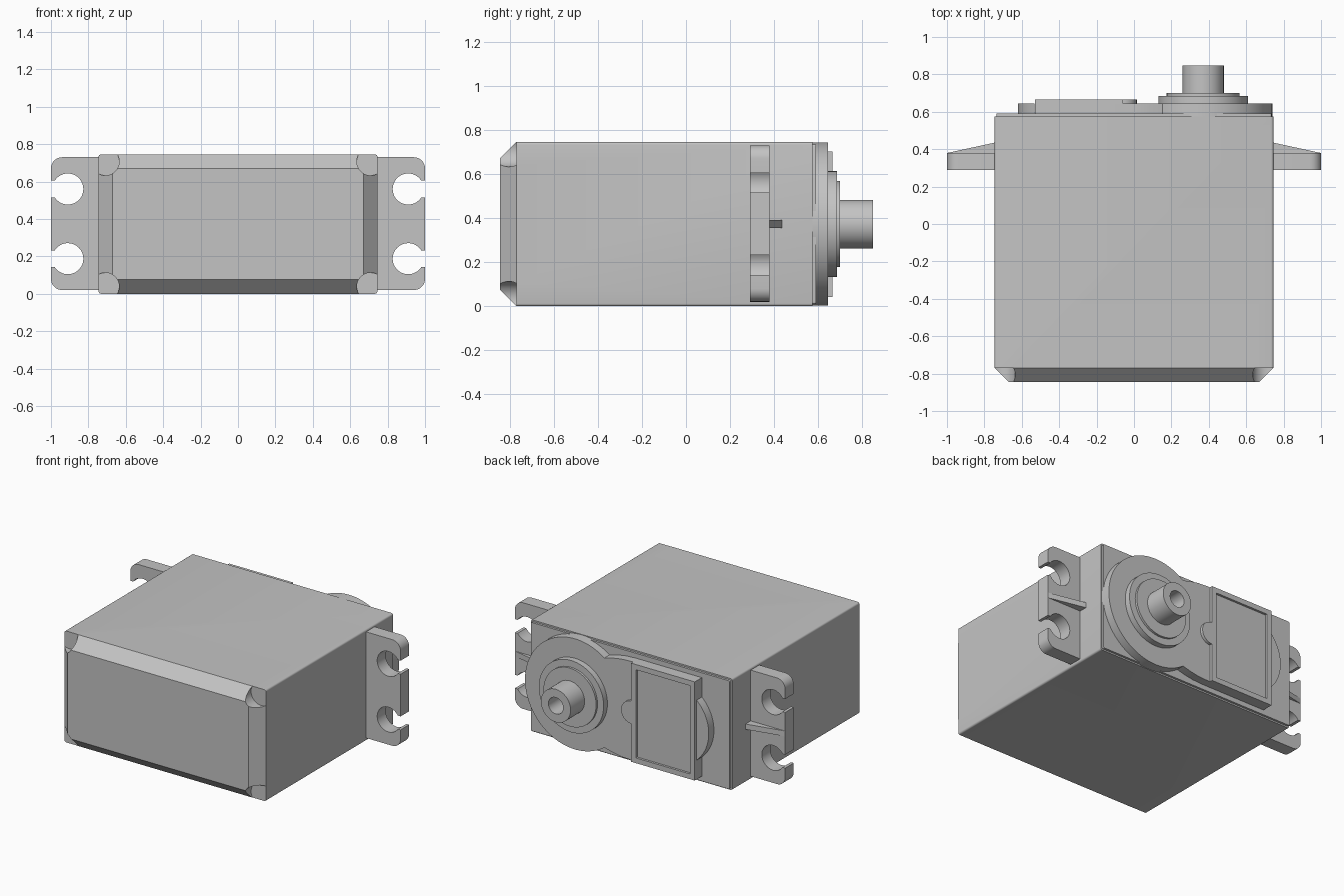
import bpy, bmesh
from math import cos, sin, radians, asin, degrees

old = bpy.data.objects.get("Cube")
if old:
    bpy.data.objects.remove(old, do_unlink=True)

grey = bpy.data.materials.new("plain grey")
grey.use_nodes = True
tone = (0.55, 0.55, 0.55, 1)
grey.diffuse_color = tone
grey.node_tree.nodes["Principled BSDF"].inputs["Base Color"].default_value = tone

MID = 0.3725      # middle height of the case
SHAFT_X = 0.37    # output shaft axis


def arc(cx, cz, r, a, b, n=24):
    """Points on an arc in the xz plane, from angle a to b in degrees."""
    return [(cx + r * cos(radians(a + (b - a) * i / n)),
             cz + r * sin(radians(a + (b - a) * i / n))) for i in range(n + 1)]


def rect(x0, x1, z0, z1):
    return [(x0, z0), (x1, z0), (x1, z1), (x0, z1)]


def finish(name, bm):
    bmesh.ops.recalc_face_normals(bm, faces=bm.faces)
    mesh = bpy.data.meshes.new(name)
    bm.to_mesh(mesh)
    bm.free()
    mesh.materials.append(grey)
    obj = bpy.data.objects.new(name, mesh)
    bpy.context.collection.objects.link(obj)
    return obj


def loft(name, rings):
    """Skin a list of (y, outline) rings and cap both ends."""
    bm = bmesh.new()
    loops = [[bm.verts.new((x, y, z)) for x, z in pts] for y, pts in rings]
    for a, b in zip(loops, loops[1:]):
        for i in range(len(a)):
            j = (i + 1) % len(a)
            bm.faces.new((a[i], a[j], b[j], b[i]))
    bm.faces.new(loops[0])
    bm.faces.new(loops[-1])
    return finish(name, bm)


def prism(name, pts, y0, y1):
    return loft(name, [(y0, pts), (y1, pts)])


def turned(name, steps):
    """Stepped round part on the shaft axis, from (y, radius) pairs."""
    return loft(name, [(y, arc(SHAFT_X, MID, r, 0, 360, 64)[:-1]) for y, r in steps])


def cut(obj, cutter):
    mod = obj.modifiers.new("cut", 'BOOLEAN')
    mod.operation = 'DIFFERENCE'
    mod.solver = 'EXACT'
    mod.object = cutter
    bpy.context.view_layer.objects.active = obj
    bpy.ops.object.modifier_apply(modifier=mod.name)
    bpy.data.objects.remove(cutter, do_unlink=True)


def rounded(hx, hz, r):
    """Rounded rectangle centred on the case."""
    pts = []
    for sx, sz, a in ((1, 1, 0), (-1, 1, 90), (-1, -1, 180), (1, -1, 270)):
        pts += arc(sx * (hx - r), MID + sz * (hz - r), r, a, a + 90, 4)
    return pts


# Main case with chamfered front and scooped screw corners
case = loft("case", [(-0.845, rounded(0.67, 0.2975, 0.001)),
                     (-0.77, rounded(0.745, MID, 0.012)),
                     (0.575, rounded(0.745, MID, 0.012))])
for sx in (-1, 1):
    for sz in (-1, 1):
        cut(case, prism("corner_cutter",
                        arc(sx * 0.71, MID + sz * 0.335, 0.075, 0, 360, 40)[:-1], -0.9, -0.769))

# Back cover: thin plate, then round gear housing with a neck
prism("cover_plate", rounded(0.735, 0.3625, 0.008), 0.57, 0.59)
half = [(-0.53, 0.33), (-0.04, 0.33), (0.03, 0.326), (0.09, 0.316)]
housing = [(x, MID + h) for x, h in half]
housing += arc(SHAFT_X, MID, 0.37, 126, -126, 64)
housing += [(x, MID - h) for x, h in reversed(half)]
prism("gear_housing", housing, 0.572, 0.645)

# Curved step at the far end of the cover
prism("end_step", arc(-0.35, MID, 0.27, 132, 228), 0.585, 0.645)

# Raised label panel with a round tab and a sunken field
panel = prism("label_panel", [(-0.53, MID - 0.33), (-0.06, MID - 0.33)]
              + arc(-0.06, MID, 0.075, -90, 90)
              + [(-0.06, MID + 0.33), (-0.53, MID + 0.33)], 0.64, 0.665)
cut(panel, prism("panel_cutter", rect(-0.495, -0.095, MID - 0.295, MID + 0.295), 0.65, 0.7))

# Stepped collar and hollow output shaft
turned("shaft_collar", [(0.64, 0.24), (0.685, 0.24), (0.685, 0.195), (0.70, 0.195)])
shaft = turned("output_shaft", [(0.69, 0.11), (0.848, 0.11)])
cut(shaft, turned("bore_cutter", [(0.72, 0.055), (0.9, 0.055)]))

# Mounting ears with open screw holes, and their stiffening ribs
open_angle = degrees(asin(0.045 / 0.083))
ear = [(0.74, 0.02)] + arc(0.94, 0.08, 0.06, -90, 0, 8)
for z in (0.1875, 0.5575 + 0.0025):
    ear += [(1, z - 0.045)] + arc(0.91, z, 0.083, 360 - open_angle, open_angle, 40) + [(1, z + 0.045)]
ear += arc(0.94, 0.67, 0.06, 0, 90, 8) + [(0.74, 0.73)]
for side, s in (("left", 1), ("right", -1)):
    prism(side + "_ear", [(s * x, z) for x, z in ear], 0.29, 0.38)
    bm = bmesh.new()
    ends = [[bm.verts.new((s * x, y, MID + dz)) for x, y in
             ((0.74, 0.37), (0.998, 0.37), (0.998, 0.38), (0.74, 0.436))] for dz in (-0.018, 0.018)]
    for loop in ends:
        bm.faces.new(loop)
    for i in range(4):
        j = (i + 1) % 4
        bm.faces.new((ends[0][i], ends[0][j], ends[1][j], ends[1][i]))
    finish(side + "_ear_rib", bm)

# Smooth the round walls, keep hard edges crisp
bpy.ops.object.select_all(action='DESELECT')
for obj in bpy.context.collection.objects:
    if obj.type == 'MESH' and grey.name in obj.data.materials:
        obj.select_set(True)
        bpy.context.view_layer.objects.active = obj
bpy.ops.object.shade_smooth_by_angle(angle=radians(30))
